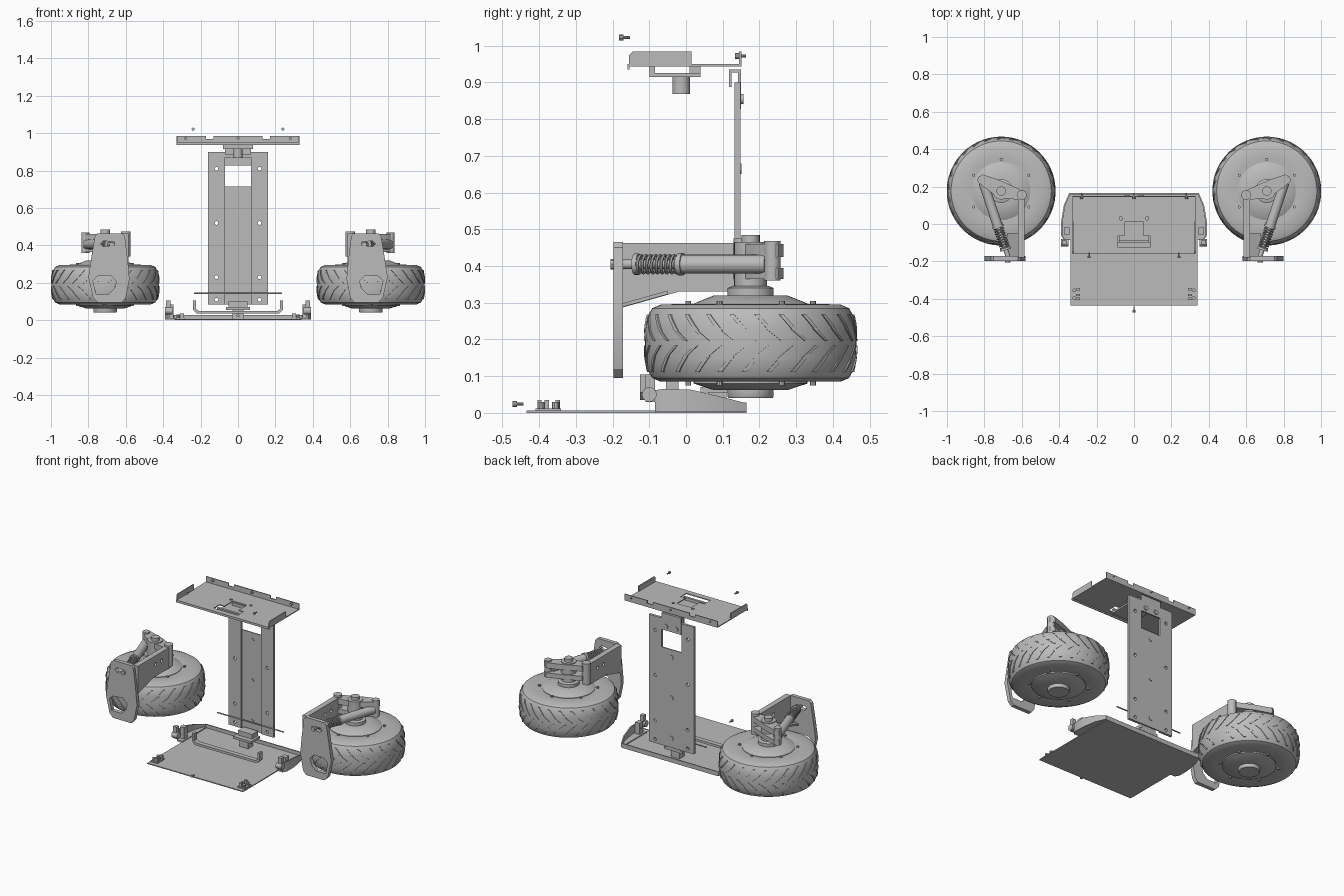
import bpy, bmesh, math
from mathutils import Vector, Matrix

cube = bpy.data.objects.get("Cube")
if cube:
    bpy.data.objects.remove(cube, do_unlink=True)

grey = bpy.data.materials.new("metal grey")
grey.use_nodes = True
grey.diffuse_color = (0.5, 0.5, 0.5, 1)
grey.node_tree.nodes["Principled BSDF"].inputs["Base Color"].default_value = (0.5, 0.5, 0.5, 1)
made = []


def loft(bm, rings, caps=True):
    """Skin a row of closed loops of vertices."""
    for s, t in zip(rings, rings[1:]):
        for k in range(len(s)):
            j = (k + 1) % len(s)
            bm.faces.new((s[k], s[j], t[j], t[k]))
    if caps:
        bm.faces.new(rings[0])
        bm.faces.new(rings[-1])


def prism(bm, pts, axis, a, b):
    """Extrude a 2D outline along an axis from a to b."""
    place = {"x": lambda p, h: (h, *p), "y": lambda p, h: (p[0], h, p[1]), "z": lambda p, h: (*p, h)}[axis]
    loft(bm, [[bm.verts.new(place(p, h)) for p in pts] for h in (a, b)])


def box(bm, x, y, z):
    prism(bm, [(x[0], y[0]), (x[1], y[0]), (x[1], y[1]), (x[0], y[1])], "z", *z)


def rod(bm, p, q, r, n=16):
    p, q = Vector(p), Vector(q)
    turn = (q - p).to_track_quat("Z", "Y").to_matrix().to_4x4()
    bmesh.ops.create_cone(bm, cap_ends=True, segments=n, radius1=r, radius2=r,
                          depth=(q - p).length, matrix=Matrix.Translation((p + q) / 2) @ turn)


def lathe(bm, profile, cx, cy, n=64):
    """Spin a (radius, height) profile about a vertical axis and cap its ends."""
    angles = [math.tau * i / n for i in range(n)]
    loft(bm, [[bm.verts.new((cx + r * math.cos(a), cy + r * math.sin(a), z)) for a in angles]
              for r, z in profile])


def part(name, build, mirror=False, cut=None):
    """Make an object from a build function, with optional holes and mirror."""
    def mesh_object(label, fill):
        bm = bmesh.new()
        fill(bm)
        bm.normal_update()
        bmesh.ops.recalc_face_normals(bm, faces=bm.faces[:])
        me = bpy.data.meshes.new(label)
        bm.to_mesh(me)
        bm.free()
        ob = bpy.data.objects.new(label, me)
        bpy.context.collection.objects.link(ob)
        return ob
    ob = mesh_object(name, build)
    ob.data.materials.append(grey)
    bpy.context.view_layer.objects.active = ob
    if cut:
        cutter = mesh_object(name + "_cutter", cut)
        cutter.hide_render = True
        mod = ob.modifiers.new("holes", "BOOLEAN")
        mod.operation, mod.object, mod.solver = "DIFFERENCE", cutter, "EXACT"
        bpy.ops.object.modifier_apply(modifier=mod.name)
        bpy.data.objects.remove(cutter, do_unlink=True)
    if mirror:
        mod = ob.modifiers.new("mirror", "MIRROR")
        mod.use_mirror_merge = False
        bpy.ops.object.modifier_apply(modifier=mod.name)
    made.append(ob)


WX, WY, MID = 0.71, 0.176, 0.19

# Wheels
part("tyre", lambda bm: lathe(bm, [
    (.14, .09), (.18, .085), (.245, .085), (.268, .095), (.281, .118), (.287, .15), (.288, MID),
    (.287, .23), (.281, .262), (.268, .285), (.245, .295), (.18, .297), (.14, .292)], WX, WY), True)


def tread(bm):
    def lug(a0, z0, a1, z1, w):
        rows = []
        for i in range(5):
            t = i / 4
            a, z = a0 + (a1 - a0) * t, z0 + (z1 - z0) * t
            r = .288 - .006 * (abs(z - MID) / .07) ** 3
            rows.append([bm.verts.new((WX + (r + h) * math.cos(a + d), WY + (r + h) * math.sin(a + d), z))
                         for d, h in ((-w, -.006), (-w, .003), (w, .003), (w, -.006))])
        loft(bm, rows)
    count = 26
    for i in range(count):
        for side in (1, -1):
            a = math.tau * (i + .25 * side) / count
            lug(a, MID + side * .078, a + .13, MID + side * .035, .022)
            lug(a + .1, MID + side * .04, a + .25, MID + side * .006, .018)


part("tyre_tread", tread, True)
part("wheel_hub", lambda bm: lathe(bm, [
    (.06, .04), (.063, .045), (.063, .062), (.1, .062), (.155, .08), (.155, .297),
    (.145, .302), (.1, .32), (.063, .32), (.063, .34), (.05, .345)], WX, WY, 48), True)


def hub_bolts(bm):
    for i in range(6):
        a = math.tau * (i + .5) / 6
        x, y = WX + .17 * math.cos(a), WY + .17 * math.sin(a)
        rod(bm, (x, y, .075), (x, y, .305), .008, 8)


part("hub_bolts", hub_bolts, True)

# Steering knuckles
knuckle = [(.83, .225), (.835, .25), (.81, .265), (.72, .235), (.61, .185), (.59, .15), (.62, .13), (.72, .14), (.8, .195)]


def build_knuckle(bm):
    for z in ((.365, .395), (.425, .46)):
        prism(bm, knuckle, "z", *z)
    rod(bm, (WX, WY, .34), (WX, WY, .465), .045, 24)
    rod(bm, (WX, WY, .46), (WX, WY, .485), .025, 20)
    rod(bm, (.815, .235, .36), (.815, .235, .468), .022)
    rod(bm, (.6, .155, .34), (.6, .155, .475), .026)


part("steering_knuckle", build_knuckle, True)

# Support arms with front plates
part("support_arm", lambda bm: prism(bm, [
    (-.18, .285), (-.02, .33), (.15, .33), (.17, .35), (.17, .45), (.15, .463), (-.18, .463)], "x", .585, .62), True,
    lambda bm: [rod(bm, (.5, y, .408), (.7, y, .408), .011) for y in (.0, .06)])
part("arm_gusset", lambda bm: prism(bm, [(-.178, .287), (-.05, .323), (-.05, .333), (-.178, .297)], "x", .615, .68), True)


def plate_holes(bm):
    prism(bm, [(.66, .17), (.69, .14), (.76, .14), (.775, .21), (.75, .235), (.68, .24), (.65, .21)], "y", -.3, -.1)
    prism(bm, [(.66, .4), (.72, .395), (.735, .41), (.72, .425), (.66, .418)], "y", -.3, -.1)


part("front_plate", lambda bm: prism(bm, [
    (.62, .095), (.75, .095), (.775, .12), (.80, .23), (.785, .33), (.765, .45), (.75, .465),
    (.62, .465), (.605, .45), (.59, .33), (.58, .22), (.6, .12)], "y", -.197, -.172), True, plate_holes)

# Shock absorbers
top, low = Vector((.805, .22, .405)), Vector((.672, -.18, .405))
part("shock_body", lambda bm: (
    rod(bm, top, top.lerp(low, .58), .026, 20), rod(bm, top, low, .013),
    rod(bm, top.lerp(low, .57), top.lerp(low, .6), .031, 20),
    rod(bm, top.lerp(low, .87), top.lerp(low, .9), .029, 20),
    rod(bm, (.675, -.205, .405), (.675, -.17, .405), .014, 8)), True)


def spring(bm):
    along, up = (low - top).normalized(), Vector((0, 0, 1))
    side = along.cross(up)
    steps, coils, rings = 144, 9, []
    for i in range(steps + 1):
        a = math.tau * coils * i / steps
        out = side * math.cos(a) + up * math.sin(a)
        c = top.lerp(low, .59 + .29 * i / steps)
        rings.append([bm.verts.new(c + out * (.024 + .0045 * math.cos(b)) + along * .0045 * math.sin(b))
                      for b in (math.tau * k / 6 for k in range(6))])
    loft(bm, rings)


part("shock_spring", spring, True)

# Upright column with a window, a recessed channel and a hooked tab
part("column", lambda bm: box(bm, (-.16, .16), (.132, .148), (.085, .9)), cut=lambda bm: (
    prism(bm, [(.1, .05), (.141, .05), (.141, .714), (.2, .714), (.2, .87), (.1, .87)], "x", -.07, .07),
    [rod(bm, (x, .1, z), (x, .2, z), .01, 12) for x in (-.115, .115) for z in (.11, .23, .52, .81)]))
part("column_bolts", lambda bm: [rod(bm, (0, .137, z), (0, .151, z), .014, 12) for z in (.145, .405, .665)])
part("column_tab", lambda bm: (
    prism(bm, [(.15, .828), (.15, .935), (.117, .935), (.117, .887), (.124, .887), (.124, .927),
               (.141, .927), (.141, .828)], "x", -.07, .07),
    [rod(bm, (x, .135, .855), (x, .156, .855), .014, 12) for x in (-.037, .037)]))
part("cross_rod", lambda bm: rod(bm, (-.235, .128, .143), (.235, .128, .143), .004, 8))
part("column_foot", lambda bm: (
    box(bm, (-.065, .065), (.04, .13), (.055, .07)), box(bm, (-.03, .03), (.06, .11), (.005, .055)),
    box(bm, (-.05, .05), (.07, .13), (.07, .1))))

# Top shelf and hanging clamp
part("top_shelf", lambda bm: box(bm, (-.33, .33), (-.155, .15), (.944, .95)), cut=lambda bm: (
    prism(bm, [(-.085, -.125), (.085, -.125), (.085, -.065), (.05, -.065), (.05, .02),
               (-.05, .02), (-.05, -.065), (-.085, -.065)], "z", .9, 1),
    [rod(bm, (x, .03, .9), (x, .03, 1), .009, 12) for x in (-.07, .07)]))
part("shelf_end_wall", lambda bm: prism(bm, [(-.155, .944), (.015, .944), (.015, .985), (-.145, .985), (-.155, .975)],
                                        "x", .324, .33), True)
part("shelf_lips", lambda bm: (
    box(bm, (-.33, .33), (-.16, -.154), (.936, .95)), box(bm, (-.33, .33), (.145, .151), (.944, .968)),
    [box(bm, x, (.145, .151), (.966, .985)) for x in ((-.33, -.17), (-.13, .13), (.17, .33))]))
part("shelf_clamp", lambda bm: (
    box(bm, (-.08, .08), (-.1, .04), (.915, .926)), box(bm, (-.08, .08), (-.1, -.085), (.915, .944)),
    box(bm, (-.05, .05), (.01, .04), (.92, .944)), rod(bm, (0, -.013, .868), (0, -.013, .92), .024, 20)))

# Base tray
wing = [(.375, -.085), (.39, -.06), (.39, .01), (.375, .1), (.347, .165)]
part("base_plate", lambda bm: box(bm, (-.34, .34), (-.435, .165), (0, .006)))
part("base_rear_lip", lambda bm: box(bm, (-.345, .345), (.158, .165), (.003, .028)))
part("base_wing_floor", lambda bm: prism(bm, [(.335, -.085), *wing, (.335, .165)], "z", .003, .012), True)
part("base_wing_wall", lambda bm: loft(bm, [
    [bm.verts.new((x - d, y, z)) for d, z in ((0, .005), (0, h), (.008, h), (.008, .005))]
    for (x, y), h in zip(wing, (.062, .065, .064, .043, .026))]), True)
part("wing_latch", lambda bm: (
    box(bm, (.36, .385), (-.11, -.085), (.03, .105)), rod(bm, (.35, -.1, .05), (.39, -.1, .05), .02, 16),
    box(bm, (.345, .375), (-.055, -.02), (.01, .085))), True)
part("carry_bar", lambda bm: prism(bm, [
    (-.24, .105), (-.24, .055), (-.22, .035), (.22, .035), (.24, .055), (.24, .105),
    (.225, .105), (.225, .06), (.21, .05), (-.21, .05), (-.225, .06), (-.225, .105)], "y", -.125, -.095))
part("front_clip", lambda bm: (
    box(bm, (.285, .335), (-.41, -.34), (.006, .012)),
    [box(bm, (.29, .31), (y, y + .012), (.01, .035)) for y in (-.405, -.385, -.355)],
    [rod(bm, (.32, y, .006), (.32, y, .03), .01, 10) for y in (-.395, -.355)]), True)


# Loose screws
def screw(bm, x, y, z):
    rod(bm, (x, y - .012, z), (x, y, z), .008, 10)
    rod(bm, (x, y, z), (x, y + .018, z), .004, 8)


part("upper_screws", lambda bm: screw(bm, .24, -.17, 1.022), True)
part("shelf_screws", lambda bm: [screw(bm, x, .145, .972) for x in (-.28, 0, .28)])
part("front_screw", lambda bm: screw(bm, 0, -.46, .024))

# Smooth the round parts and keep the edges crisp
bpy.ops.object.select_all(action="DESELECT")
for ob in made:
    ob.select_set(True)
bpy.context.view_layer.objects.active = made[0]
bpy.ops.object.shade_smooth_by_angle(angle=math.radians(32))
